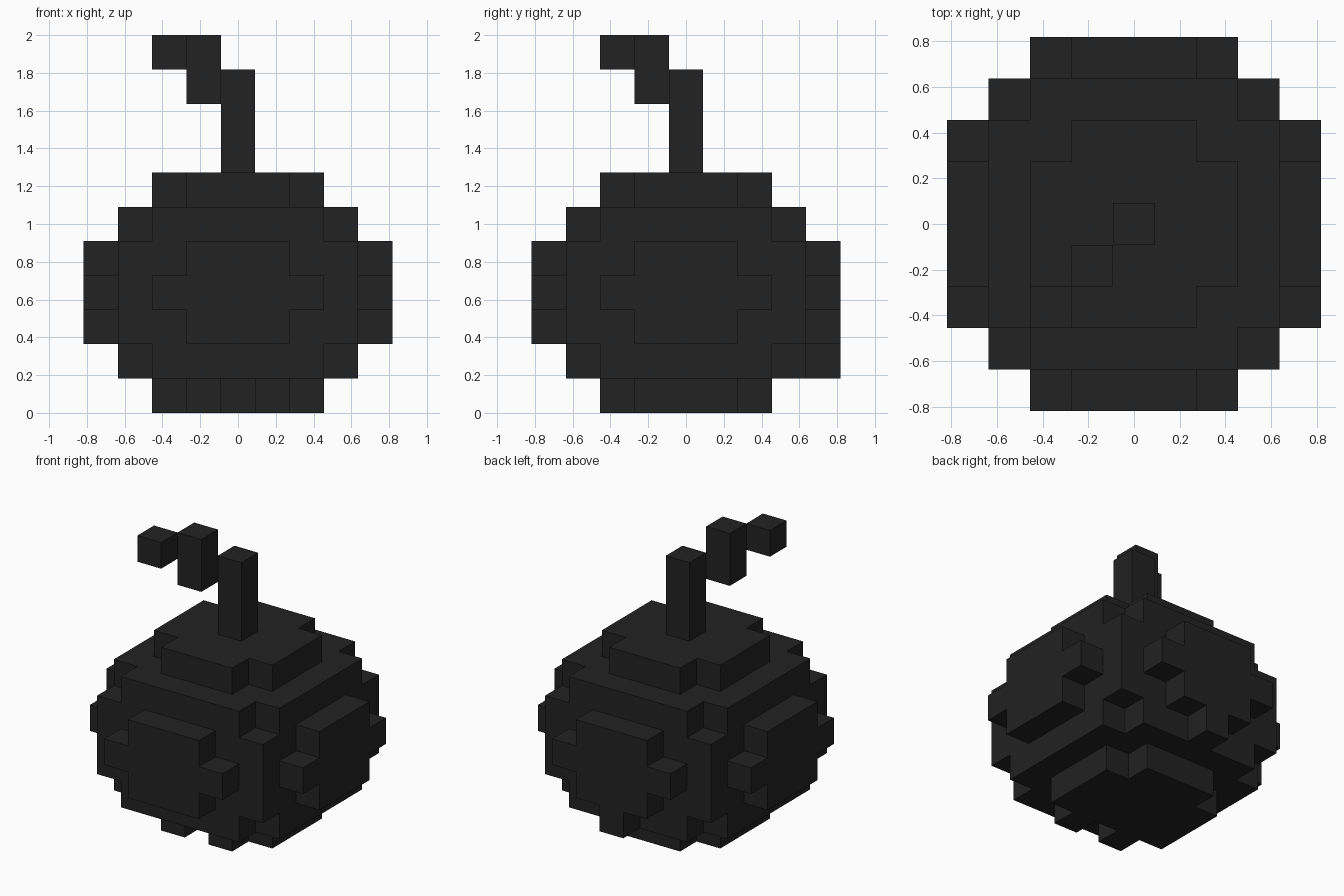
import bpy
import bmesh
import math
from mathutils import Matrix

cube = bpy.data.objects.get("Cube")
if cube:
    bpy.data.objects.remove(cube, do_unlink=True)

U = 2 / 11  # size of one block

# Single near-black material
COLOR = (0.016, 0.016, 0.016, 1)
black = bpy.data.materials.new("soft_black")
black.use_nodes = True
black.diffuse_color = COLOR
bsdf = next(n for n in black.node_tree.nodes if n.type == "BSDF_PRINCIPLED")
bsdf.inputs["Base Color"].default_value = COLOR


def rect(a, b, cx=0, cy=0):
    return [(cx - a, cy - b), (cx + a, cy - b), (cx + a, cy + b), (cx - a, cy + b)]


def notched(a, b, tab=0):
    """Rectangle with one block cut from each corner; tab adds (or cuts) a block mid-bottom."""
    c, d = a - 1, b - 1
    mid = [(-.5, -b), (-.5, -b - tab), (.5, -b - tab), (.5, -b)] if tab else []
    return [(-c, -b), *mid, (c, -b), (c, -d), (a, -d), (a, d), (c, d), (c, b),
            (-c, b), (-c, d), (-a, d), (-a, -d), (-c, -d)]


def prism(name, outline, lo, hi, matrix=Matrix()):
    """Extrude an outline, in block units, from lo to hi."""
    bm = bmesh.new()
    face = bm.faces.new([bm.verts.new((x, y, lo)) for x, y in outline])
    top = bmesh.ops.extrude_face_region(bm, geom=[face])["geom"]
    bmesh.ops.translate(bm, vec=(0, 0, hi - lo),
                        verts=[v for v in top if isinstance(v, bmesh.types.BMVert)])
    bm.transform(Matrix.Scale(U, 4) @ matrix)
    bmesh.ops.recalc_face_normals(bm, faces=bm.faces)
    mesh = bpy.data.meshes.new(name)
    bm.to_mesh(mesh)
    bm.free()
    mesh.materials.append(black)
    obj = bpy.data.objects.new(name, mesh)
    bpy.context.collection.objects.link(obj)
    return obj


# Round body, stacked in layers from the ground up
prism("body_base", notched(2.5, 2.5, -1), 0, 1)
prism("body_lower", notched(3.5, 3.5), 1, 2)
prism("body_middle", rect(3.5, 3.5), 2, 5)
prism("body_upper", notched(3.5, 3.5), 5, 6)
prism("body_cap", notched(2.5, 2.5), 6, 7)

# Raised plates on the four sides; the back one has a block hanging below it
for i, side in enumerate(("front", "left", "back", "right")):
    turn = (Matrix.Translation((0, 0, 3.5))
            @ Matrix.Rotation(i * math.pi / 2, 4, "Z")
            @ Matrix.Rotation(math.pi / 2, 4, "X"))
    prism(side + "_plate", notched(2.5, 1.5, 1 if side == "back" else 0), 3.5, 4.5, turn)

# Fuse bending diagonally towards the front
prism("fuse_stem", rect(.5, .5), 7, 10)
prism("fuse_bend", rect(.5, .5, -1, -1), 9, 11)
prism("fuse_tip", rect(.5, .5, -2, -2), 10, 11)
